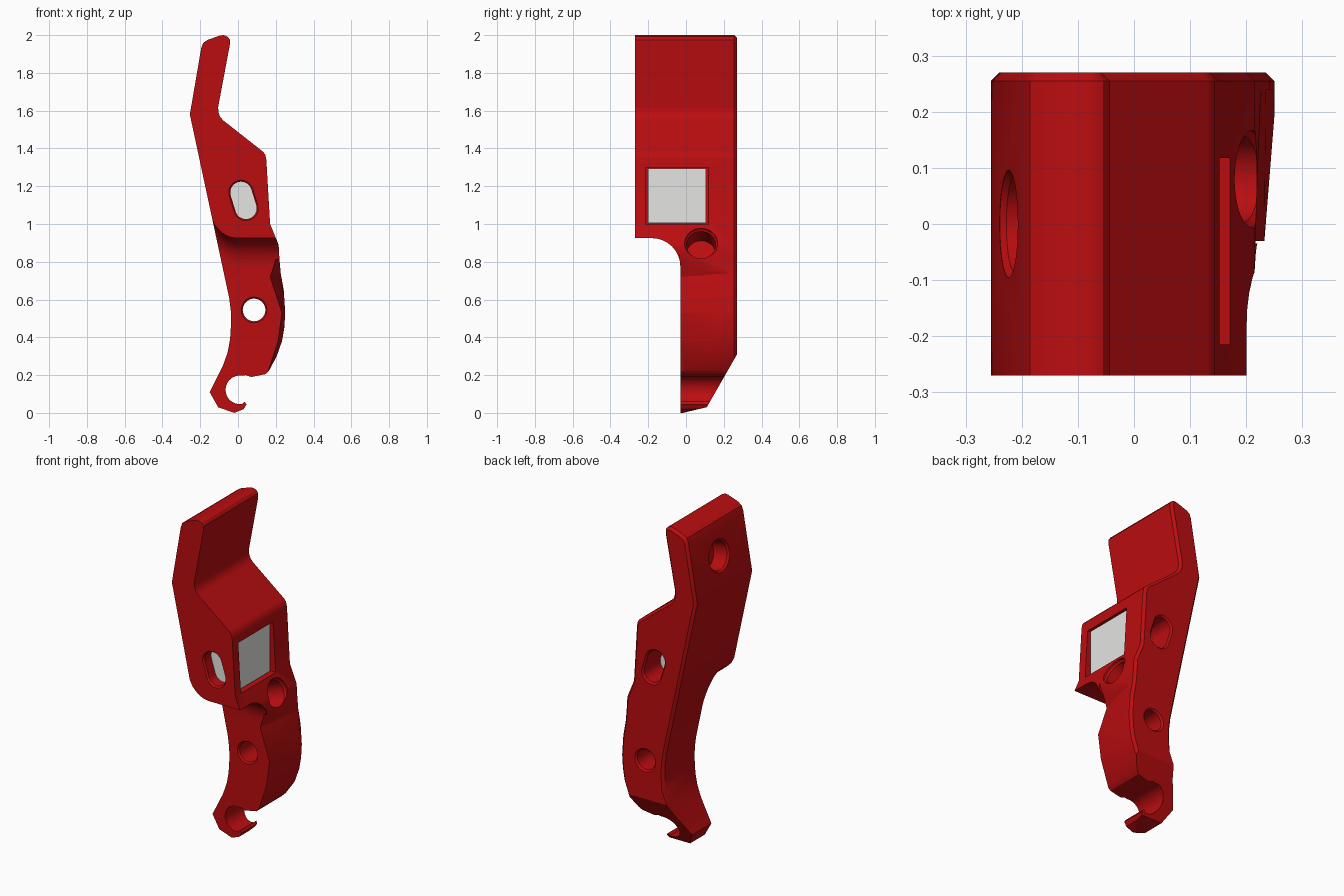
import bpy, bmesh, math
from mathutils import Vector

if "Cube" in bpy.data.objects:
    bpy.data.objects.remove(bpy.data.objects["Cube"])


def material(name, rgb):
    m = bpy.data.materials.new(name)
    m.diffuse_color = (*rgb, 1)
    m.use_nodes = True
    m.node_tree.nodes["Principled BSDF"].inputs["Base Color"].default_value = m.diffuse_color
    return m


RED = material("red", (0.5, 0.004, 0.005))
GREY = material("light grey", (0.78, 0.78, 0.76))


def make_object(name, bm, mat=RED):
    bmesh.ops.recalc_face_normals(bm, faces=bm.faces)
    mesh = bpy.data.meshes.new(name)
    bm.to_mesh(mesh)
    bm.free()
    mesh.materials.append(mat)
    ob = bpy.data.objects.new(name, mesh)
    bpy.context.collection.objects.link(ob)
    return ob


def loft(sections):
    """Closed solid through matching rings of points."""
    bm = bmesh.new()
    rings = [[bm.verts.new(p) for p in s] for s in sections]
    n = len(rings[0])
    for a, b in zip(rings, rings[1:]):
        for i in range(n):
            j = (i + 1) % n
            bm.faces.new((a[i], a[j], b[j], b[i]))
    bm.faces.new(rings[0])
    bm.faces.new(rings[-1])
    bmesh.ops.recalc_face_normals(bm, faces=bm.faces)
    return bm


def along_y(points, y):
    return [(x, y, z) for x, z in points]


def along_x(points, x):
    return [(x, y, z) for y, z in points]


def box(x0, x1, y0, y1, z0, z1):
    ring = [(y0, z0), (y1, z0), (y1, z1), (y0, z1)]
    return loft([along_x(ring, x0), along_x(ring, x1)])


def arc(cx, cz, r, a0, a1, n):
    return [(cx + r * math.cos(math.radians(a0 + (a1 - a0) * i / n)),
             cz + r * math.sin(math.radians(a0 + (a1 - a0) * i / n)))
            for i in range(n + 1)]


def slot_ring(x0, z0, x1, z1, r):
    """Rounded slot outline from an upper to a lower centre."""
    a = math.degrees(math.atan2(z0 - z1, x0 - x1)) - 90
    return arc(x0, z0, r, a, a + 180, 16) + arc(x1, z1, r, a + 180.5, a + 359.5, 16)


def round_hole(centre, axis, r, depth, rim=0.01):
    """Blind hole with a chamfered rim; axis points out of the surface."""
    axis = Vector(axis).normalized()
    u = Vector((0, 1, 0))
    v = axis.cross(u)
    steps = [(-depth, r - rim), (-rim, r - rim), (0, r), (0.08, r)]
    return loft([[Vector(centre) + axis * d + u * x + v * z
                  for x, z in arc(0, 0, q, 0, 350, 35)] for d, q in steps])


# Side outline of the whole lever, clockwise from the top left
outline = [(-0.195, 1.93), (-0.185, 1.958), (-0.16, 1.975), (-0.095, 1.998), (-0.075, 2.0),
           (-0.055, 1.992), (-0.043, 1.975), (-0.043, 1.95), (-0.105, 1.62), (-0.104, 1.595),
           (-0.096, 1.57), (-0.08, 1.55), (0.13, 1.385), (0.144, 1.368), (0.15, 1.34),
           (0.17, 1.0), (0.215, 0.89), (0.219, 0.82), (0.226, 0.74), (0.242, 0.65),
           (0.25, 0.53), (0.245, 0.45), (0.233, 0.38), (0.205, 0.3), (0.165, 0.225),
           (0.145, 0.205), (0.07, 0.19), (0.04, 0.2)]
outline += arc(0.01, 0.122, 0.076, 80, 280, 14)
outline += [(0.035, 0.06), (0.045, 0.045), (0.03, 0.02), (0.0, 0.008), (-0.02, 0.0),
            (-0.105, 0.03), (-0.15, 0.11), (-0.08, 0.25), (-0.055, 0.32), (-0.042, 0.39),
            (-0.037, 0.47), (-0.038, 0.54), (-0.047, 0.61), (-0.137, 1.03), (-0.255, 1.58)]
bm = loft([along_y(outline, -0.27), along_y(outline, 0.27)])

# Chamfer around the back face
edges = [e for e in bm.edges
         if all(v.co.y > 0.26 and v.co.z > 0.3 for v in e.verts)]
bmesh.ops.bevel(bm, geom=edges, offset=0.015, segments=1, affect='EDGES')
body = make_object("lever_body", bm)

cutters = []

# Front cutaway below the wide grip, with a rounded corner and a cove
corner = [(-0.5, 1.06), (-0.146, 1.06), (-0.135, 1.02), (-0.115, 0.983), (-0.085, 0.953),
          (-0.05, 0.933), (-0.01, 0.925), (0.5, 0.925), (0.5, -0.3), (-0.5, -0.3)]
sections = [along_y(corner, -0.4)]
for i in range(9):
    t = math.radians(90 * i / 8)
    drop = 0.15 * (1 - math.cos(t))
    sections.append(along_y([(x, z - drop) for x, z in corner], -0.18 + 0.15 * math.sin(t)))
cutters.append(loft(sections))

# Tapered back and underside at the hook
taper = [(0.3, 0.3625), (0.11, 0.03), (-0.03, -0.003), (-0.03, -0.2), (0.5, -0.2), (0.5, 0.3625)]
cutters.append(loft([along_x(taper, -0.5), along_x(taper, 0.5)]))

# Finger scoop on the front right edge, fading towards the back
scoop_front = [(0.219, 0.87), (0.17, 0.72), (0.232, 0.53), (0.212, 0.38), (0.152, 0.2),
               (0.4, 0.2), (0.4, 0.87)]
scoop_back = [(0.225, 0.85), (0.229, 0.74), (0.254, 0.53), (0.242, 0.38), (0.19, 0.2),
              (0.4, 0.2), (0.4, 0.85)]
cutters.append(loft([along_y(scoop_front, -0.035), along_y(scoop_back, 0.24)]))

# Slot and pivot hole through the sides, with chamfered rims
for a, b, c, d, r in ((0.016, 1.167, 0.042, 1.083, 0.057), (0.085, 0.545, 0.085, 0.5449, 0.06)):
    front = -0.27 if c < 0.06 else -0.03
    steps = [(front - 0.1, r + 0.008), (front, r + 0.008), (front + 0.01, r),
             (0.26, r), (0.27, r + 0.01), (0.4, r + 0.01)]
    cutters.append(loft([along_y(slot_ring(a, b, c, d, q), y) for y, q in steps]))

# Window pocket, screw hole beneath it and blind hole in the upper back
cutters.append(box(0.13, 0.4, -0.215, 0.118, 0.998, 1.3))
cutters.append(round_hole((0.203, 0.08, 0.893), (0.11, 0, 0.045), 0.087, 0.14))
cutters.append(round_hole((-0.2225, 0, 1.765), (-0.985, 0, 0.173), 0.096, 0.1))

for i, cut in enumerate(cutters):
    tool = make_object("cutter", cut)
    tool.hide_render = True
    mod = body.modifiers.new("cut", 'BOOLEAN')
    mod.operation = 'DIFFERENCE'
    mod.solver = 'EXACT'
    mod.object = tool
    bpy.context.view_layer.objects.active = body
    bpy.ops.object.modifier_apply(modifier=mod.name)
    bpy.data.objects.remove(tool)

# Grey block seen in the window and through the slot
make_object("window_block", box(-0.08, 0.143, -0.2, 0.105, 1.004, 1.293), GREY)

bpy.ops.object.select_all(action='DESELECT')
body.select_set(True)
bpy.context.view_layer.objects.active = body
bpy.ops.object.shade_smooth_by_angle(angle=math.radians(28))
